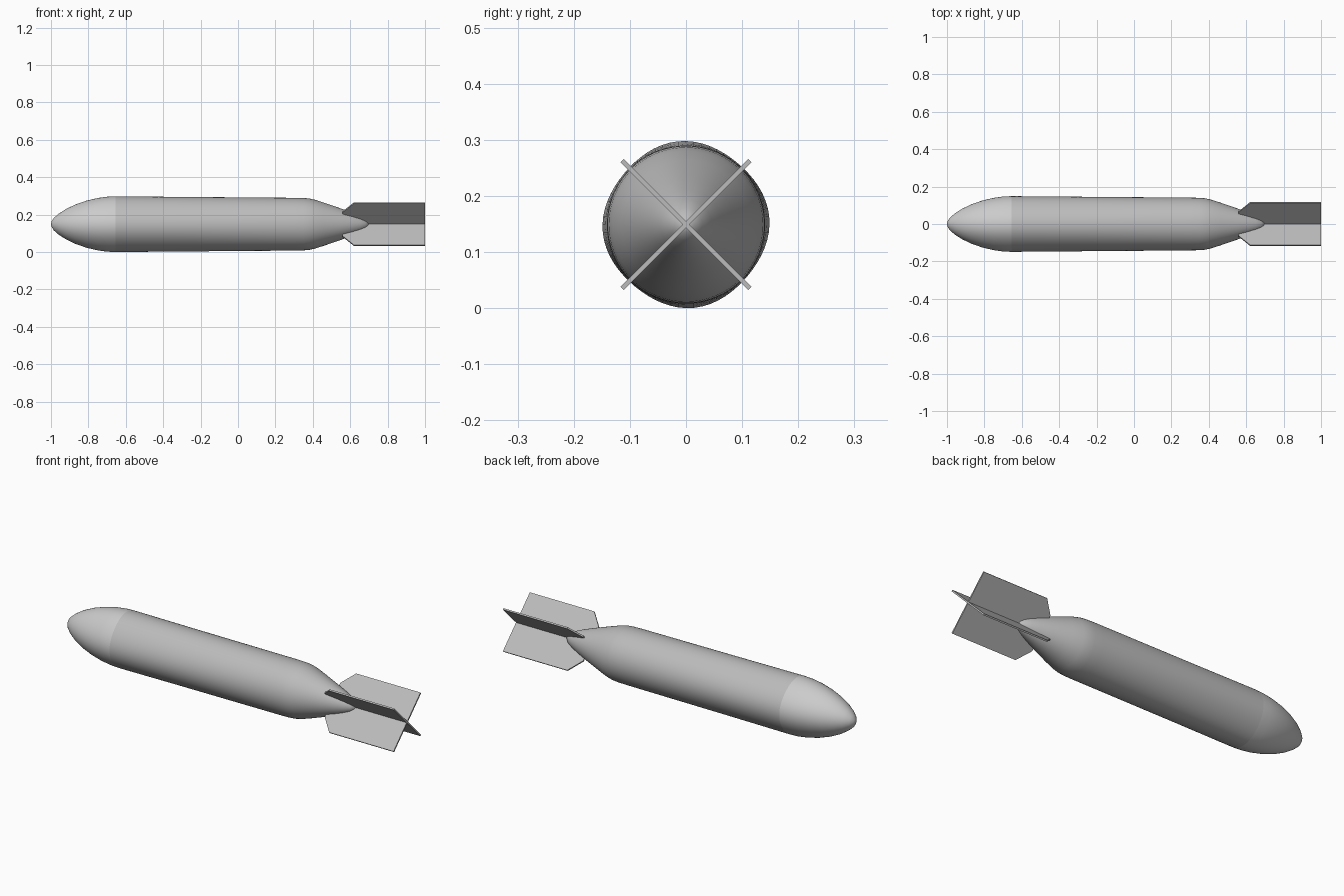
import bpy, bmesh, math
from mathutils import Matrix

if "Cube" in bpy.data.objects:
    bpy.data.objects.remove(bpy.data.objects["Cube"])

AXIS_Z = 0.149
SEG = 64


def grey(name, v):
    m = bpy.data.materials.new(name)
    m.diffuse_color = (v, v, v, 1)
    m.use_nodes = True
    m.node_tree.nodes["Principled BSDF"].inputs["Base Color"].default_value = m.diffuse_color
    return m


def finish(bm, name, mat, angle):
    bmesh.ops.recalc_face_normals(bm, faces=bm.faces)
    me = bpy.data.meshes.new(name)
    bm.to_mesh(me)
    bm.free()
    ob = bpy.data.objects.new(name, me)
    ob.location.z = AXIS_Z
    me.materials.append(mat)
    bpy.context.collection.objects.link(ob)
    bpy.ops.object.select_all(action='DESELECT')
    ob.select_set(True)
    bpy.context.view_layer.objects.active = ob
    if angle:
        bpy.ops.object.shade_smooth_by_angle(angle=math.radians(angle))
    return ob


def hull(name, profile, mat):
    """Lathe (x, radius, lobe) stations around X; lobe makes the section subtly squarish."""
    bm = bmesh.new()
    rings = []
    for x, r, lobe in profile:
        if r == 0:
            rings.append([bm.verts.new((x, 0, 0))] * SEG)
            continue
        ring = []
        for i in range(SEG):
            a = math.tau * i / SEG
            rr = r * (1 - lobe * (1 - math.cos(4 * (a - math.radians(5)))) / 2)
            ring.append(bm.verts.new((x, rr * math.cos(a), rr * math.sin(a))))
        rings.append(ring)
    for p, q in zip(rings, rings[1:]):
        for i in range(SEG):
            j = (i + 1) % SEG
            bm.faces.new(list(dict.fromkeys((p[i], p[j], q[j], q[i]))))
    return finish(bm, name, mat, 40)


light = grey("light_grey", 0.8)
mid = grey("mid_grey", 0.5)

# Rounded nose cap
nose = [(-1, 0, 0), (-0.997, 0.014, 0), (-0.985, 0.033, 0), (-0.96, 0.055, 0),
        (-0.92, 0.081, 0.01), (-0.87, 0.105, 0.02), (-0.81, 0.126, 0.03),
        (-0.75, 0.140, 0.035), (-0.70, 0.147, 0.04), (-0.655, 0.149, 0.04)]
hull("nose_cap", nose, light)

# Slightly tapering body running into the tail cone
body = [(-0.655, 0.149, 0.04), (-0.3, 0.146, 0.03), (0, 0.1435, 0.015),
        (0.3, 0.141, 0), (0.35, 0.140, 0), (0.38, 0.1375, 0), (0.41, 0.131, 0),
        (0.46, 0.115, 0), (0.55, 0.084, 0), (0.61, 0.062, 0), (0.65, 0.045, 0),
        (0.68, 0.029, 0), (0.695, 0.014, 0), (0.70, 0, 0)]
hull("body", body, mid)

# Two crossed tail plates forming four chamfered fins
T = 0.004
half = [(0.56, 0.093), (0.62, 0.161), (1.0, 0.161)]
outline = half + [(x, -r) for x, r in reversed(half)]
for name, deg in (("tail_fin_a", 45), ("tail_fin_b", -45)):
    bm = bmesh.new()
    f = bm.faces.new([bm.verts.new((x, -T, r)) for x, r in outline])
    ext = bmesh.ops.extrude_face_region(bm, geom=[f])["geom"]
    bmesh.ops.translate(bm, vec=(0, 2 * T, 0),
                        verts=[g for g in ext if isinstance(g, bmesh.types.BMVert)])
    bmesh.ops.rotate(bm, verts=bm.verts, cent=(0, 0, 0),
                     matrix=Matrix.Rotation(math.radians(deg), 3, 'X'))
    finish(bm, name, mid, None)
